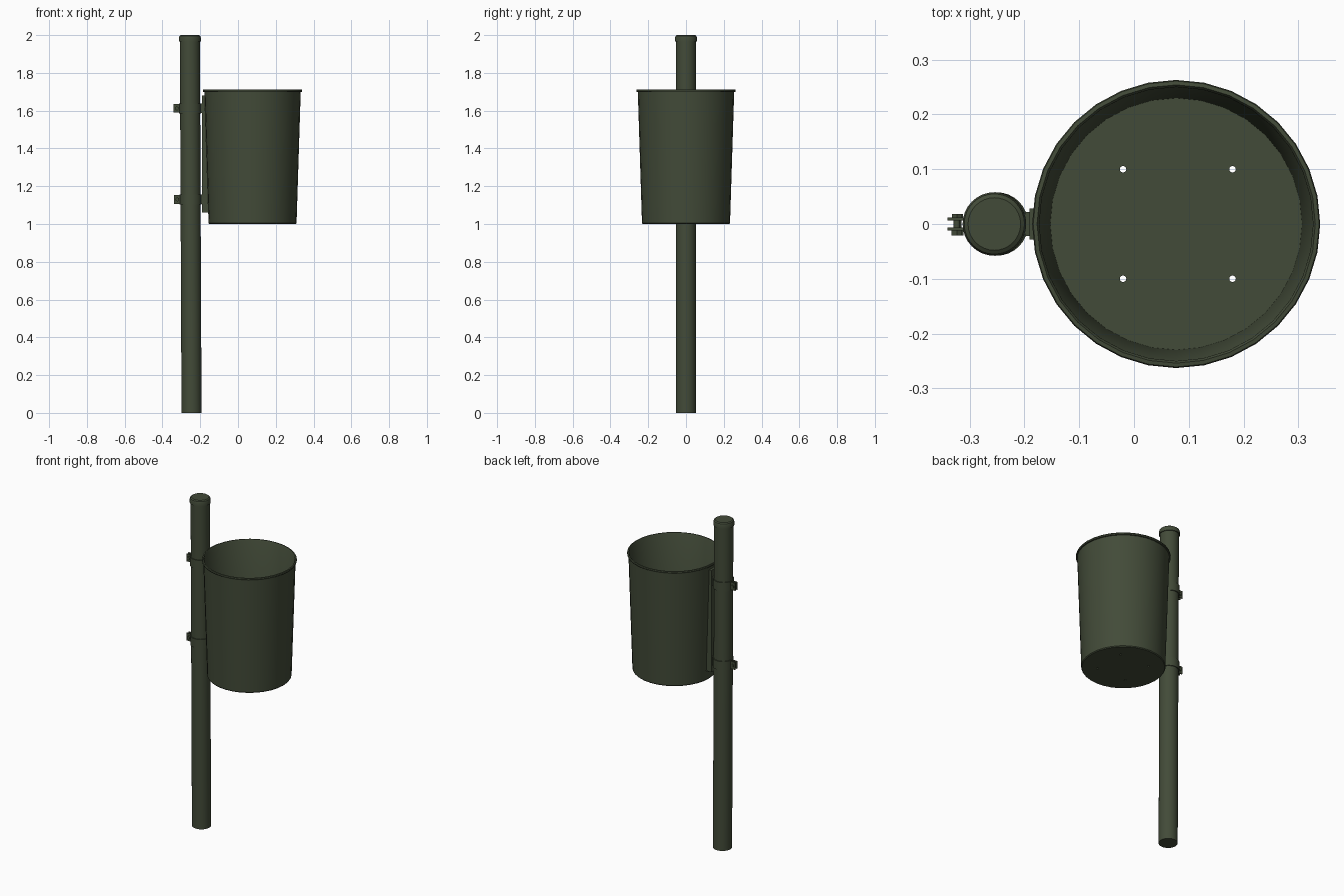
import bpy, bmesh, math
from mathutils import Vector

if "Cube" in bpy.data.objects:
    bpy.data.objects.remove(bpy.data.objects["Cube"])

green = bpy.data.materials.new("dark_green")
green.diffuse_color = (0.055, 0.07, 0.04, 1)
green.use_nodes = True
green.node_tree.nodes["Principled BSDF"].inputs["Base Color"].default_value = green.diffuse_color


def finish(name, bm, smooth=True):
    bmesh.ops.recalc_face_normals(bm, faces=bm.faces)
    me = bpy.data.meshes.new(name)
    bm.to_mesh(me)
    bm.free()
    ob = bpy.data.objects.new(name, me)
    bpy.context.collection.objects.link(ob)
    me.materials.append(green)
    if smooth:
        bpy.ops.object.select_all(action='DESELECT')
        ob.select_set(True)
        bpy.context.view_layer.objects.active = ob
        bpy.ops.object.shade_smooth_by_angle(angle=math.radians(35))
    return ob


def lathe(name, profile, x, n=32, closed=False, lean=0.0):
    """Spin (radius, z) points around a vertical axis, capping open ends."""
    bm = bmesh.new()
    rings = [[bm.verts.new((x + lean * z + r * math.cos(2 * math.pi * i / n),
                            r * math.sin(2 * math.pi * i / n), z))
              for i in range(n)] for r, z in profile]
    pairs = list(zip(rings, rings[1:]))
    if closed:
        pairs.append((rings[-1], rings[0]))
    else:
        bm.faces.new(rings[0])
        bm.faces.new(rings[-1])
    for a, b in pairs:
        for i in range(n):
            j = (i + 1) % n
            bm.faces.new((a[i], a[j], b[j], b[i]))
    return finish(name, bm)


def box(name, x0, x1, y0, y1, z0, z1):
    bm = bmesh.new()
    bmesh.ops.create_cube(bm, size=1)
    for v in bm.verts:
        v.co = Vector(((x0 + x1) / 2 + v.co.x * (x1 - x0),
                       (y0 + y1) / 2 + v.co.y * (y1 - y0),
                       (z0 + z1) / 2 + v.co.z * (z1 - z0)))
    return finish(name, bm, False)


def y_cylinder(name, x, z, r, y0, y1, n):
    bm = bmesh.new()
    bmesh.ops.create_cone(bm, cap_ends=True, segments=n, radius1=r, radius2=r, depth=y1 - y0)
    for v in bm.verts:
        v.co = Vector((x + v.co.x, (y0 + y1) / 2 + v.co.z, z + v.co.y))
    return finish(name, bm)


POST, LEAN, BIN = -0.246, -0.0045, 0.077

# Slightly leaning post and its rounded cap
lathe("post", [(0.053, 0), (0.053, 1.98)], POST, lean=LEAN)
lathe("post_cap", [(0.058, 1.967), (0.058, 1.986), (0.055, 1.995), (0.048, 2.0)],
      POST, lean=LEAN)

# Tapered bin with thin wall, floor and rolled rim
bin_ob = lathe("bin", [(0.229, 1.0), (0.233, 1.005), (0.255, 1.698), (0.261, 1.699),
                       (0.263, 1.705), (0.261, 1.711), (0.254, 1.712),
                       (0.250, 1.706), (0.230, 1.012)], BIN)

# Drain holes in the floor
bm = bmesh.new()
for sx in (-1, 1):
    for sy in (-1, 1):
        res = bmesh.ops.create_cone(bm, cap_ends=True, segments=12, radius1=0.006,
                                    radius2=0.006, depth=0.06)
        bmesh.ops.translate(bm, verts=res["verts"], vec=(0.08 + sx * 0.1, sy * 0.1, 1.0))
cutter = finish("drain_hole_cutter", bm, False)
cutter.hide_render = True
mod = bin_ob.modifiers.new("drain_holes", 'BOOLEAN')
mod.operation = 'DIFFERENCE'
mod.solver = 'EXACT'
mod.object = cutter
bpy.context.view_layer.objects.active = bin_ob
bpy.ops.object.modifier_apply(modifier=mod.name)
bpy.data.objects.remove(cutter)

# Wedge-shaped mounting strip between post and bin
bm = bmesh.new()
outline = [(-0.191, 1.06), (-0.156, 1.06), (-0.176, 1.68), (-0.191, 1.68)]
sides = [[bm.verts.new((x, y, z)) for x, z in outline] for y in (-0.028, 0.028)]
for s in sides:
    bm.faces.new(s)
for i in range(4):
    j = (i + 1) % 4
    bm.faces.new((sides[0][i], sides[0][j], sides[1][j], sides[1][i]))
finish("mounting_strip", bm, False)

# Two pipe clamps with ears and a bolt
for label, z in (("upper", 1.612), ("lower", 1.13)):
    cx = POST + LEAN * z
    lathe(label + "_clamp_band", [(0.052, z - 0.027), (0.058, z - 0.027),
                                  (0.058, z + 0.027), (0.052, z + 0.027)],
          cx, closed=True, lean=0)
    for side, s in (("front", -1), ("back", 1)):
        ys = sorted((s * 0.006, s * 0.012))
        box(f"{label}_clamp_ear_{side}", cx - 0.087, cx - 0.054, *ys, z - 0.023, z + 0.023)
    bx = cx - 0.070
    y_cylinder(label + "_bolt", bx, z, 0.006, -0.015, 0.018, 12)
    y_cylinder(label + "_bolt_head", bx, z, 0.011, -0.021, -0.012, 6)
    y_cylinder(label + "_nut", bx, z, 0.010, 0.012, 0.018, 6)
    # Short block joining the band to the strip
    box(label + "_clamp_block", cx + 0.055, -0.185, -0.022, 0.022, z - 0.025, z + 0.025)
